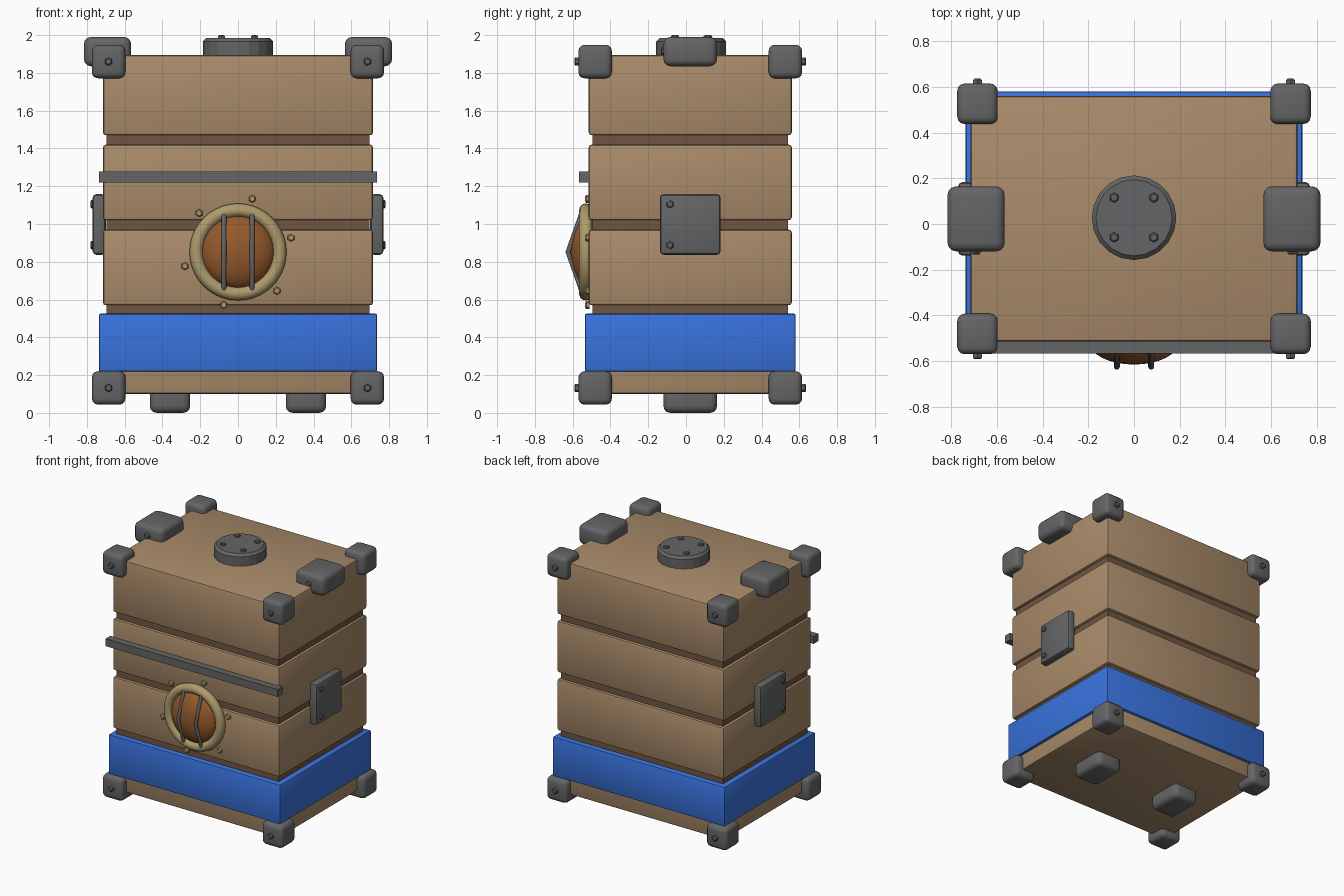
import bpy, bmesh, math
from mathutils import Matrix, Vector

if "Cube" in bpy.data.objects:
    bpy.data.objects.remove(bpy.data.objects["Cube"])


def mat(name, r, g, b):
    m = bpy.data.materials.new(name)
    m.diffuse_color = (r, g, b, 1)
    m.use_nodes = True
    m.node_tree.nodes["Principled BSDF"].inputs["Base Color"].default_value = m.diffuse_color
    return m


TAN = mat("tan_paint", 0.40, 0.26, 0.145)
BROWN = mat("groove_brown", 0.16, 0.09, 0.055)
BLUE = mat("blue_paint", 0.04, 0.17, 0.72)
BRASS = mat("brass", 0.42, 0.33, 0.15)
AMBER = mat("amber_glass", 0.30, 0.10, 0.025)
STEEL = mat("steel", 0.13, 0.13, 0.135)
YC = 0.0225  # body centre in y


def finish(name, bm, material, angle=35):
    me = bpy.data.meshes.new(name)
    bm.to_mesh(me)
    bm.free()
    ob = bpy.data.objects.new(name, me)
    bpy.context.collection.objects.link(ob)
    me.materials.append(material)
    bpy.ops.object.select_all(action='DESELECT')
    ob.select_set(True)
    bpy.context.view_layer.objects.active = ob
    bpy.ops.object.shade_smooth_by_angle(angle=math.radians(angle))
    return ob


def box(name, lo, hi, material=STEEL, bevel=0.0, segs=2):
    lo, hi = Vector(lo), Vector(hi)
    bm = bmesh.new()
    bmesh.ops.create_cube(bm, size=1, matrix=Matrix.Translation((lo + hi) / 2)
                          @ Matrix.Diagonal((*(hi - lo), 1)))
    if bevel:
        bmesh.ops.bevel(bm, geom=bm.edges[:], offset=bevel, segments=segs,
                        profile=0.5, affect='EDGES')
    return finish(name, bm, material)


def disc(name, base, axis, radius, height, sides, material=STEEL, bevel=0.0):
    """Cylinder rising from base along axis, with a chamfered rim."""
    bm = bmesh.new()
    axis = Vector(axis)
    m = (Matrix.Translation(Vector(base) + axis * height / 2)
         @ axis.to_track_quat('Z', 'Y').to_matrix().to_4x4())
    bmesh.ops.create_cone(bm, cap_ends=True, segments=sides, radius1=radius,
                          radius2=radius, depth=height, matrix=m)
    if bevel:
        rim = [e for e in bm.edges if all((v.co - Vector(base)).dot(axis) > height * 0.9
                                          for v in e.verts)]
        bmesh.ops.bevel(bm, geom=rim, offset=bevel, segments=1, affect='EDGES')
    return finish(name, bm, material, 15)


def bolt(name, base, axis, material=STEEL, height=0.016, radius=0.022):
    disc(name, base, axis, radius, height, 6, material, 0.006)


# Body: recessed core with four raised panels, and the blue band
box("body_core", (-0.695, YC - 0.517, 0.12), (0.695, YC + 0.517, 1.87), BROWN)
for i, (z0, z1) in enumerate([(0.10, 0.52), (0.57, 0.97), (1.02, 1.42), (1.47, 1.895)]):
    box(f"body_panel_{i}", (-0.715, YC - 0.5375, z0), (0.715, YC + 0.5375, z1), TAN, 0.015)
box("blue_band", (-0.737, YC - 0.558, 0.22), (0.737, YC + 0.558, 0.525), BLUE, 0.01)

# Corner guards with a bolt on the front or back
h = 0.0885
for sx in (-1, 1):
    for sy, y in ((-1, -0.481), (1, 0.526)):
        for z in (0.132, 1.86):
            x = sx * 0.685
            box("corner_guard", (x - h, y - h, z - h), (x + h, y + h, z + h), STEEL, 0.032, 3)
            bolt("corner_bolt", (x, y + sy * (h - 0.002), z), (0, sy, 0), height=0.024)

# Top edge blocks, side plates and feet, left and right
for s in (-1, 1):
    x = s * 0.691
    box("top_block", (x - 0.125, YC - 0.142, 1.835), (x + 0.125, YC + 0.142, 1.99), STEEL, 0.037, 3)
    bolt("top_block_bolt", (x, YC - 0.14, 1.915), (0, -1, 0))
    xs = sorted((s * 0.70, s * 0.77))
    box("side_plate", (xs[0], YC - 0.161, 0.837), (xs[1], YC + 0.161, 1.158), STEEL, 0.02)
    for z in (0.888, 1.105):
        bolt("side_plate_bolt", (s * 0.768, -0.085, z), (s, 0, 0), height=0.014)
    x = s * 0.36
    box("foot", (x - 0.107, YC - 0.142, 0), (x + 0.107, YC + 0.142, 0.155), STEEL, 0.037, 3)

# Round cap on top
disc("top_cap", (0, YC + 0.005, 1.88), (0, 0, 1), 0.185, 0.105, 20, STEEL, 0.018)
for sx in (-1, 1):
    for sy in (-1, 1):
        bolt("cap_bolt", (sx * 0.087, YC + 0.006 + sy * 0.087, 1.98), (0, 0, 1), height=0.02)

# Front rail
box("front_rail", (-0.737, -0.567, 1.22), (0.737, -0.51, 1.278))

# Porthole: brass ring, amber lens, guard bars, bolts
PZ = 0.852
bpy.ops.mesh.primitive_torus_add(location=(0, -0.53, PZ), rotation=(math.pi / 2, 0, 0),
                                 major_radius=0.221, minor_radius=0.036,
                                 major_segments=40, minor_segments=12)
ring = bpy.context.object
ring.name = "porthole_ring"
ring.data.materials.append(BRASS)
bpy.ops.object.shade_smooth()

bm = bmesh.new()
bmesh.ops.create_uvsphere(bm, u_segments=32, v_segments=16, radius=1,
                          matrix=Matrix.Translation((0, -0.515, PZ))
                          @ Matrix.Diagonal((0.197, 0.1, 0.197, 1))
                          @ Matrix.Rotation(math.pi / 2, 4, 'X'))
finish("porthole_lens", bm, AMBER)

for x in (-0.075, 0.075):
    cu = bpy.data.curves.new("guard_bar", 'CURVE')
    cu.dimensions = '3D'
    cu.bevel_depth = 0.013
    cu.bevel_resolution = 2
    cu.use_fill_caps = True
    sp = cu.splines.new('POLY')
    sp.points.add(2)
    for p, (y, dz) in zip(sp.points, [(-0.553, -0.203), (-0.625, 0), (-0.553, 0.203)]):
        p.co = (x, y, PZ + dz, 1)
    cu.materials.append(STEEL)
    bpy.context.collection.objects.link(bpy.data.objects.new("guard_bar", cu))

for k in range(6):
    a = math.radians(15 + 60 * k)
    bolt("porthole_bolt", (0.291 * math.cos(a), -0.512, PZ + 0.291 * math.sin(a)),
         (0, -1, 0), BRASS, 0.022, 0.021)
